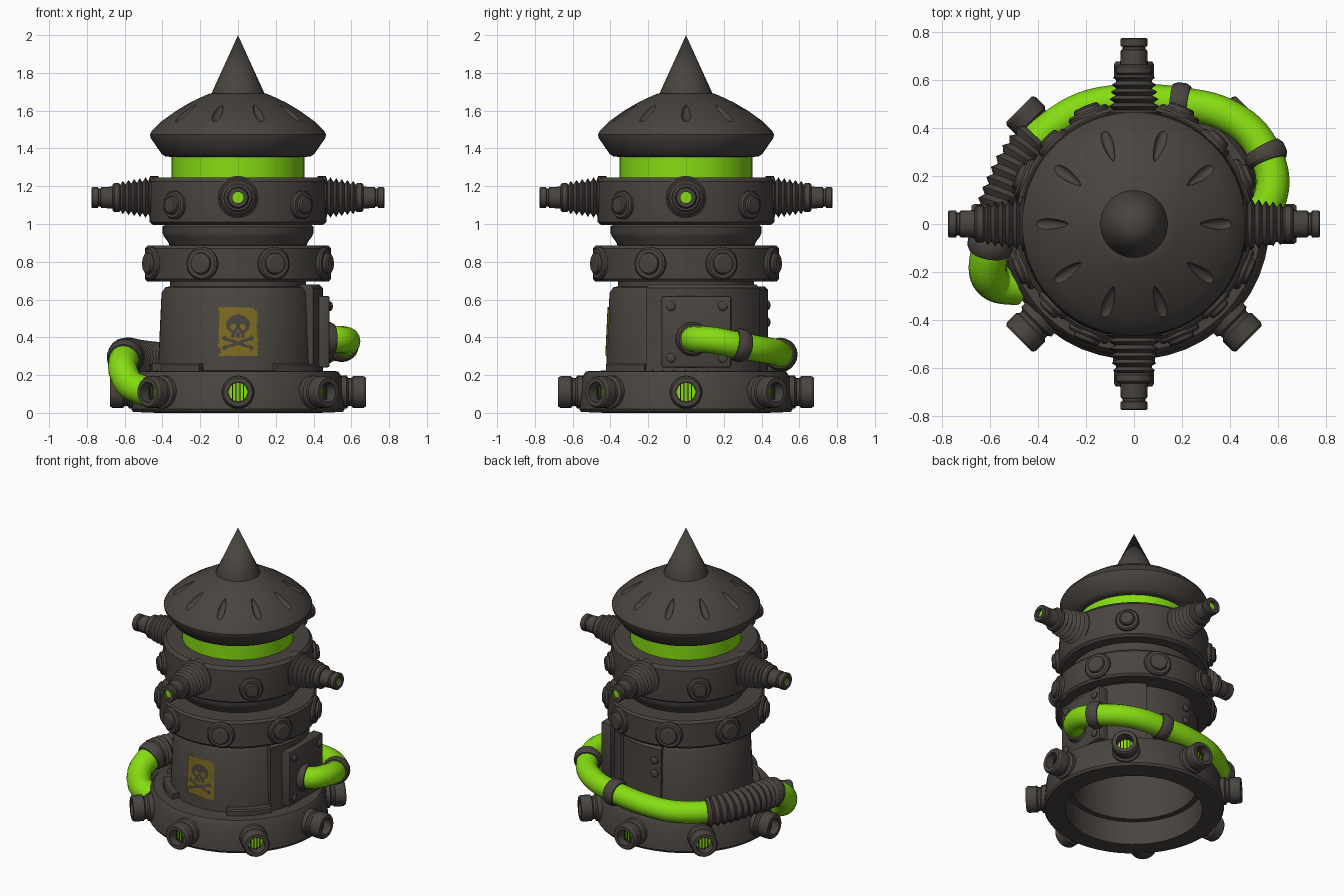
import bpy, bmesh, math, random
from mathutils import Matrix, Vector

if "Cube" in bpy.data.objects:
    bpy.data.objects.remove(bpy.data.objects["Cube"])

random.seed(4)
T, R = Matrix.Translation, Matrix.Rotation


def material(name, rgb):
    m = bpy.data.materials.new(name)
    m.diffuse_color = (*rgb, 1)
    m.use_nodes = True
    m.node_tree.nodes["Principled BSDF"].inputs["Base Color"].default_value = m.diffuse_color
    return m


DARK = material("dark_iron", (0.066, 0.058, 0.05))
GREEN = material("toxic_green", (0.24, 0.72, 0.006))
YELLOW = material("faded_yellow", (0.21, 0.15, 0.015))


def finish(name, bm, mats, matrix=Matrix(), normals=True):
    bm.transform(matrix)
    if normals:
        bmesh.ops.recalc_face_normals(bm, faces=bm.faces)
    me = bpy.data.meshes.new(name)
    bm.to_mesh(me)
    bm.free()
    for m in mats:
        me.materials.append(m)
    ob = bpy.data.objects.new(name, me)
    bpy.context.collection.objects.link(ob)
    return ob


def lathe(name, profile, mat=DARK, seg=48, matrix=Matrix(), closed=False):
    """Turn a (radius, height) profile around z."""
    bm = bmesh.new()
    rings = [[bm.verts.new((r * math.cos(a), r * math.sin(a), z))
              for a in (2 * math.pi * i / seg for i in range(seg))] for r, z in profile]
    pairs = list(zip(rings, rings[1:])) + ([(rings[-1], rings[0])] if closed else [])
    for a, b in pairs:
        for i in range(seg):
            j = (i + 1) % seg
            bm.faces.new((a[i], a[j], b[j], b[i]))
    bmesh.ops.remove_doubles(bm, verts=bm.verts, dist=1e-5)
    return finish(name, bm, [mat], matrix)


def outward(deg, r, z):
    """Place a part's z axis pointing out from the tower at an angle."""
    return R(math.radians(deg), 4, 'Z') @ T((r, 0, z)) @ R(math.pi / 2, 4, 'Y')


def box(name, lo, hi, mat=DARK, bevel=0.0, matrix=Matrix()):
    bm = bmesh.new()
    bmesh.ops.create_cube(bm, size=1)
    for v in bm.verts:
        v.co = [(l + h) / 2 + c * (h - l) for l, h, c in zip(lo, hi, v.co)]
    if bevel:
        bmesh.ops.bevel(bm, geom=bm.edges[:], offset=bevel, segments=2, affect='EDGES', profile=0.5)
    return finish(name, bm, [mat], matrix)


def sector(name, r0, r1, a0, a1, z0, z1, c=0.02):
    """Curved wall block with a chamfered top."""
    bm = bmesh.new()
    prof = [(r0, z0), (r1, z0), (r1, z1 - c), (r1 - c, z1), (r0, z1)]
    n = max(4, int((a1 - a0) / 7))
    rings = []
    for i in range(n + 1):
        a = math.radians(a0 + (a1 - a0) * i / n)
        rings.append([bm.verts.new((r * math.cos(a), r * math.sin(a), z)) for r, z in prof])
    for a, b in zip(rings, rings[1:]):
        for k in range(5):
            bm.faces.new((a[k], b[k], b[(k + 1) % 5], a[(k + 1) % 5]))
    bm.faces.new(rings[0])
    bm.faces.new(rings[-1])
    return finish(name, bm, [DARK])


# Hollow base ring and tower body
lathe("base_ring", [(.43, 0), (.555, .005), (.565, .02), (.55, .19), (.53, .22), (.40, .225), (.40, .2), (.43, .17)],
      closed=True)
lathe("lower_body", [(.39, .16), (.426, .16), (.424, .22), (.405, .635), (.385, .665), (.36, .67), (.36, .71),
                     (0, .71), (0, .66), (.38, .62)], closed=True, seg=64)
for i, (a0, a1) in enumerate([(-150, -116), (-64, -28), (105, 140), (160, 195)]):
    sector(f"foot_ledge_{i}", .4, .47, a0, a1, .2, .262, .008)

# Raised side block, plate and rivets
sector("side_block", .37, .45, -28, 60, .2, .68)
sector("rear_block", .37, .435, 58, 104, .2, .67)
box("side_plate", (.41, -.13, .24), (.485, .24, .62), bevel=.012)
RIVET = [(.026, 0), (.026, .008), (.018, .016), (0, .02)]
for y in (-.08, .195):
    for z in (.29, .565):
        lathe("plate_rivet", RIVET, seg=12, matrix=T((.483, y, z)) @ R(math.pi / 2, 4, 'Y'))
for z in (.48, .57):
    lathe("rear_rivet", RIVET, seg=12, matrix=outward(98, .432, z))

# Bands and neck
lathe("middle_band", [(.34, .695), (.48, .695), (.493, .71), (.493, .87), (.48, .885), (.34, .888)], closed=True)
lathe("neck", [(0, .88), (.36, .88), (.37, .905), (.39, .93), (.4, .955), (.4, .985), (.38, 1.0), (0, 1.0)])
lathe("upper_band", [(0, .995), (.45, .995), (.468, 1.01), (.475, 1.12), (.468, 1.225), (.45, 1.247), (0, 1.247)])
lathe("glowing_tank", [(0, 1.24), (.352, 1.24), (.352, 1.37), (0, 1.37)], GREEN)

# Bolts on the bands
BOLT = [(.088, -.03), (.088, .012), (.078, .022), (.058, .022), (.055, .036), (.045, .043), (0, .045)]
for i in range(8):
    lathe("middle_bolt", BOLT, seg=20, matrix=outward(22.5 + 45 * i, .488, .79))
for i in range(4):
    lathe("upper_bolt", [(r * .85, h) for r, h in BOLT], seg=20, matrix=outward(45 + 90 * i, .472, 1.1))

# Ribbed spouts on the upper band
spout = [(.115, .42), (.115, .465)]
for k in range(5):
    x = .475 + k * .03
    spout += [(.085 - k * .004, x), (.108 - k * .005, x + .015)]
spout += [(.068, .622), (.077, .63), (.077, .655), (.07, .663), (.058, .665), (.055, .725), (.047, .728),
          (.047, .738), (.056, .742), (.056, .77), (.05, .776), (.03, .776), (.03, .745)]
for i in range(4):
    lathe("ribbed_spout", spout, seg=24, matrix=outward(90 * i, 0, 1.14))
    lathe("spout_glow", [(.031, .752), (0, .752)], GREEN, 16, outward(90 * i, 0, 1.14))

# Grilled nozzles around the base
nozzle = [(.088, .5), (.088, .575), (.074, .585), (.074, .6), (.084, .608), (.084, .665), (.076, .677), (.053, .677),
          (.05, .6)]
for i in range(8):
    m = outward(45 * i, 0, .11)
    lathe("base_nozzle", nozzle, seg=24, matrix=m)
    lathe("nozzle_glow", [(.052, .61), (0, .61)], GREEN, 16, m)
    for y in (-.03, -.01, .01, .03):
        h = math.sqrt(.05 ** 2 - y * y)
        box("nozzle_bar", (-h, y - .003, .625), (h, y + .003, .633), matrix=m)

# Roof with ten teardrop grooves, and the spire
roof = lathe("roof", [(0, 1.37), (.34, 1.365), (.355, 1.355), (.385, 1.358), (.405, 1.372), (.462, 1.455),
                      (.466, 1.475), (.455, 1.495), (.4, 1.548), (.33, 1.598), (.25, 1.645), (.18, 1.678),
                      (.145, 1.692), (0, 1.695)], seg=60)
bm = bmesh.new()
for i in range(10):
    got = bmesh.ops.create_uvsphere(bm, u_segments=16, v_segments=10, radius=1)["verts"]
    m = R(math.radians(36 * i), 4, 'Z') @ T((.345, 0, 1.594)) @ R(math.radians(34), 4, 'Y')
    for v in got:
        x, y, z = v.co
        v.co = m @ Vector((x * .085, y * .03 * (.75 + .3 * x), z * .028))
cutter = finish("groove_cutter", bm, [DARK])
cutter.hide_render = True
cutter.hide_set(True)
mod = roof.modifiers.new("grooves", 'BOOLEAN')
mod.operation, mod.object = 'DIFFERENCE', cutter
bpy.context.view_layer.objects.active = roof
bpy.ops.object.modifier_apply(modifier=mod.name)
lathe("spire", [(0, 1.68), (.14, 1.68), (.14, 1.692), (0, 2.0)], seg=32)

# Hose wrapped round the back, following one smooth path
PATH = [Vector(p) for p in [
    (.43, .03, .39), (.53, .05, .39), (.575, .14, .385), (.565, .25, .365), (.49, .38, .34), (.36, .465, .325),
    (.2, .5, .31), (0, .515, .295), (-.2, .485, .28), (-.36, .39, .275), (-.46, .28, .28), (-.53, .14, .29),
    (-.58, 0, .3), (-.6, -.1, .29), (-.61, -.2, .23), (-.57, -.25, .15), (-.48, -.26, .11)]]


def along(t):
    i = min(int(t), len(PATH) - 2)
    f = t - i
    a, b, c, d = (PATH[max(0, min(k, len(PATH) - 1))] for k in range(i - 1, i + 3))
    return .5 * (2 * b + (c - a) * f + (2 * a - 5 * b + 4 * c - d) * f * f + (3 * b - a - 3 * c + d) * f ** 3)


def hose(name, t0, t1, radii, mat, seg=16):
    bm = bmesh.new()
    n = len(radii) - 1
    rings = []
    for i, r in enumerate(radii):
        t = t0 + (t1 - t0) * i / n
        p = along(t)
        d = (along(min(t + .02, 16)) - along(max(t - .02, 0))).normalized()
        s = d.cross(Vector((0, 0, 1))).normalized()
        u = s.cross(d)
        rings.append([bm.verts.new(p + r * (s * math.cos(a) + u * math.sin(a)))
                      for a in (2 * math.pi * k / seg for k in range(seg))])
    for a, b in zip(rings, rings[1:]):
        for k in range(seg):
            j = (k + 1) % seg
            bm.faces.new((a[k], a[j], b[j], b[k]))
    bm.faces.new(rings[0])
    bm.faces.new(rings[-1])
    return finish(name, bm, [mat])


hose("green_hose", 0, 9.6, [.07] * 50, GREEN)
hose("green_hose_end", 12.9, 16, [.078] * 18, GREEN)
hose("ribbed_hose", 9.35, 12.7, [.1 if i % 2 else .08 for i in range(25)], DARK)
for name, t0, t1, r in [("plate_collar", .2, .75, .09), ("hose_clamp_a", 3.05, 3.5, .088),
                        ("hose_clamp_b", 5.85, 6.25, .088), ("ribbed_collar", 12.55, 13.15, .096)]:
    hose(name, t0, t1, [r - .01, r, r, r, r - .01], DARK, 20)


# Torn warning poster with a skull and crossed bones, wrapped on the body
def is_emblem(u, v):
    eye = math.hypot(abs(u) - .25, v - .25) < .15
    nose = abs(u) < .07 and -.03 < v < .1
    teeth = v < -.12 and abs(abs(u) - .12) < .035
    skull = (u / .6) ** 2 + ((v - .36) / .5) ** 2 < 1 or (abs(u) < .35 and -.3 < v < .1)
    bones = abs(u) < .68 and v < -.34 and min(abs(v + .58 - .35 * u), abs(v + .58 + .35 * u)) < .085
    knob = math.hypot(abs(u) - .66, abs(v + .58) - .24) < .13
    return (skull and not (eye or nose or teeth)) or bones or knob


bm = bmesh.new()
NX, NY = 42, 52
grid = []
for j in range(NY + 1):
    z = .43 + .13 * (2 * j / NY - 1)
    r = .431 - (z - .22) * .046
    grid.append([bm.verts.new((r * math.sin(a), -r * math.cos(a), z))
                 for a in (.25 * (2 * i / NX - 1) for i in range(NX + 1))])
for j in range(NY):
    for i in range(NX):
        u, v = 2 * (i + .5) / NX - 1, 1.25 * (2 * (j + .5) / NY - 1)
        border = abs(u) > .95 or abs(v) > 1.2
        if (border and random.random() < .25) or (u < -.85 and -1.1 < v < -.8) or (u > .82 and v > 1.1):
            continue
        f = bm.faces.new((grid[j][i], grid[j][i + 1], grid[j + 1][i + 1], grid[j + 1][i]))
        f.material_index = int(is_emblem(u, v))
finish("warning_poster", bm, [YELLOW, DARK], normals=False)

# Smooth shading with sharp edges kept
for ob in bpy.context.collection.objects:
    ob.select_set(ob.type == 'MESH' and not ob.hide_render)
bpy.ops.object.shade_smooth_by_angle(angle=math.radians(32))
